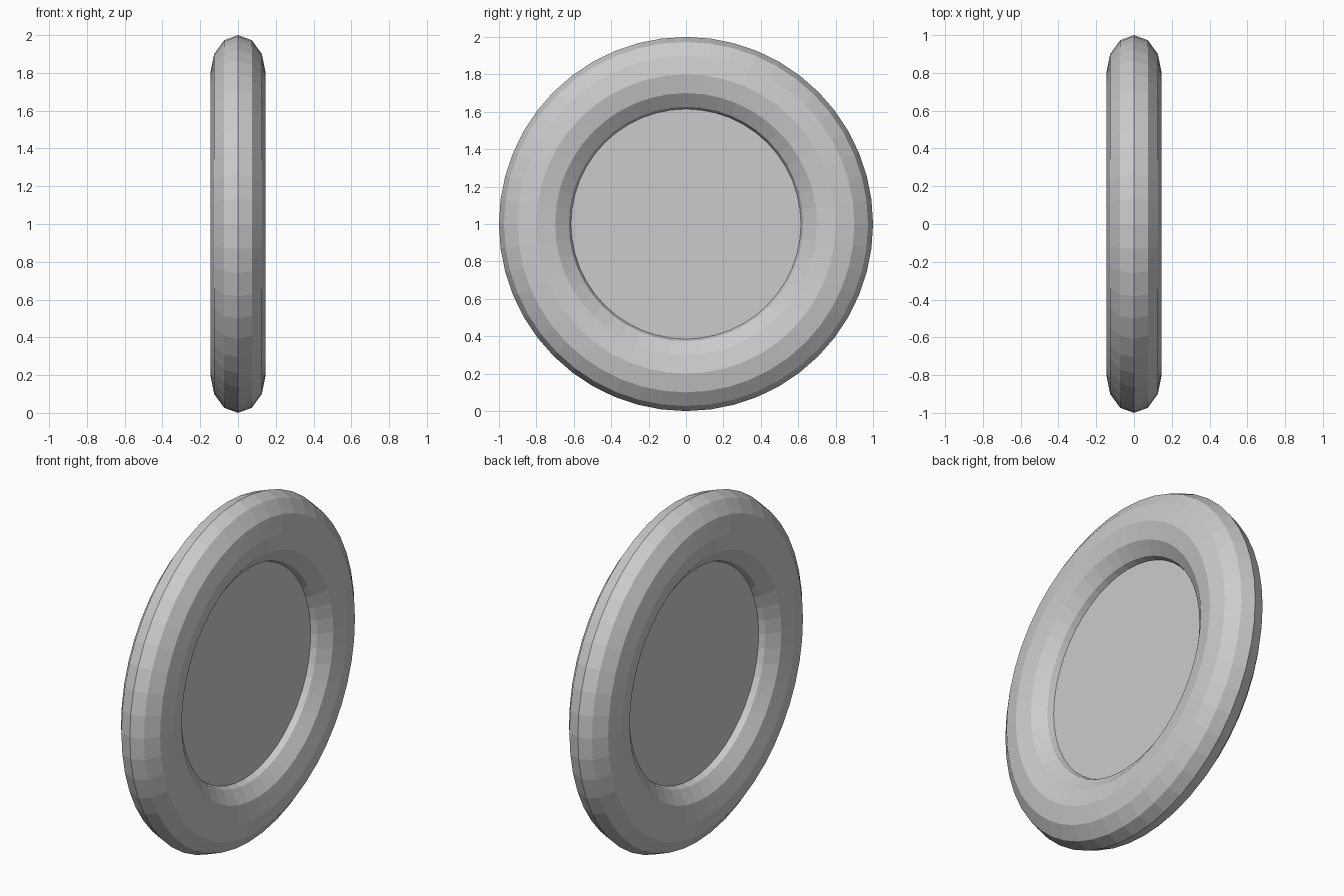
import bpy
from math import pi

if "Cube" in bpy.data.objects:
    bpy.data.objects.remove(bpy.data.objects["Cube"])

# Ring: 48 x 12 torus around the x axis, tube flattened along x
bpy.ops.mesh.primitive_torus_add(major_segments=48, minor_segments=12,
                                 major_radius=0.8, minor_radius=0.2,
                                 location=(0, 0, 1), rotation=(0, pi / 2, 0))
ring = bpy.context.object
ring.name = "ring"
ring.scale = (1, 1, 0.73)

# Centre disc: thin plate filling the hole, rim buried in the ring
bpy.ops.mesh.primitive_cylinder_add(vertices=48, radius=0.62, depth=0.08,
                                    location=(0, 0, 1), rotation=(0, pi / 2, 0))
bpy.context.object.name = "centre_disc"
